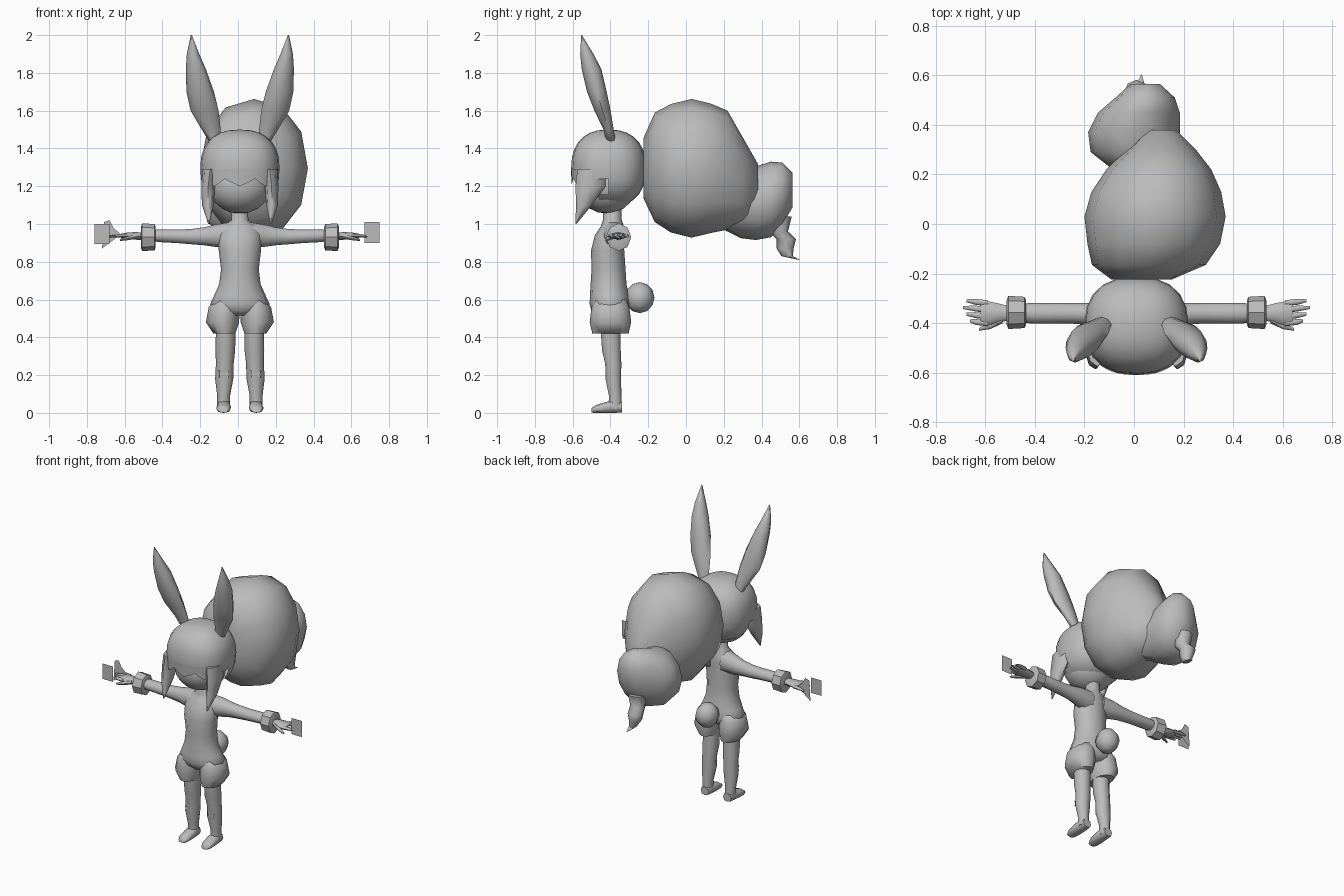
import bpy, bmesh, math
from mathutils import Vector, Matrix

default_cube = bpy.data.objects.get("Cube")
if default_cube:
    bpy.data.objects.remove(default_cube, do_unlink=True)

CENTRE = .01  # the figure's symmetry plane
BOXY = .84    # exponent that squares off the hair

grey = bpy.data.materials.new("plain grey")
grey.use_nodes = True
tone = (.5, .5, .5, 1)
grey.diffuse_color = tone
grey.node_tree.nodes["Principled BSDF"].inputs["Base Color"].default_value = tone


def swell(value, power):
    return math.copysign(abs(value) ** power, value)


def finish(name, bm, angle=60):
    """Turn a bmesh into a shaded object; angle 0 keeps it flat."""
    if angle:
        bmesh.ops.recalc_face_normals(bm, faces=bm.faces)
    mesh = bpy.data.meshes.new(name)
    bm.to_mesh(mesh)
    bm.free()
    mesh.materials.append(grey)
    obj = bpy.data.objects.new(name, mesh)
    bpy.context.collection.objects.link(obj)
    if angle:
        bpy.ops.object.select_all(action='DESELECT')
        obj.select_set(True)
        bpy.context.view_layer.objects.active = obj
        bpy.ops.object.shade_smooth_by_angle(angle=math.radians(angle))


def loft(name, rings, axis='z', sides=10, side=1, power=1, angle=60):
    """Skin elliptical rings (x, y, z, radius, radius) set across an axis."""
    u, v = {'x': ((0, 1, 0), (0, 0, 1)), 'y': ((1, 0, 0), (0, 0, 1)),
            'z': ((1, 0, 0), (0, 1, 0))}[axis]
    u, v = Vector(u), Vector(v)
    bm = bmesh.new()
    loops = []
    for x, y, z, ru, rv in rings:
        loop = []
        for i in range(sides):
            a = math.tau * i / sides
            p = (Vector((x, y, z)) + u * ru * swell(math.cos(a), power)
                 + v * rv * swell(math.sin(a), power))
            loop.append(bm.verts.new((CENTRE + side * p.x, p.y, p.z)))
        loops.append(loop)
    for low, high in zip(loops, loops[1:]):
        for i in range(sides):
            j = (i + 1) % sides
            bm.faces.new((low[i], low[j], high[j], high[i]))
    bm.faces.new(loops[0])
    bm.faces.new(loops[-1])
    finish(name, bm, angle)


def ball(name, centre, radii, segments=12, rings=8, power=1, keep=None):
    """Ellipsoid, optionally squared off; faces failing the keep rule are cut."""
    bm = bmesh.new()
    bmesh.ops.create_uvsphere(bm, u_segments=segments, v_segments=rings, radius=1)
    for vert in bm.verts:
        vert.co = [swell(value, power) for value in vert.co]
    bm.transform(Matrix.Translation(centre) @ Matrix.Diagonal((*radii, 1)))
    if keep:
        cut = [f for f in bm.faces if not keep(f.calc_center_median())]
        bmesh.ops.delete(bm, geom=cut, context='FACES')
    finish(name, bm)


def plate(name, outline, y):
    """Flat sheet facing the front."""
    bm = bmesh.new()
    bm.faces.new([bm.verts.new((x, y, z)) for x, z in outline])
    finish(name, bm, 0)


# Head: face, hair shell open at the front, and pointed fringe
ball("face", (CENTRE, -.42, 1.2), (.165, .155, .145), 16, 10)
ball("hair", (CENTRE, -.41, 1.295), (.21, .198, .205), 20, 14, BOXY,
     lambda c: c.z > 1.23 or c.y > -.46 + .5 * max(0, abs(c.x - CENTRE) - .13))
bm = bmesh.new()
steps = 12
upper, lower = [], []
for i in range(steps + 1):
    a = (i / steps - .5) * 2
    dip = (.04, .02, .0, .025)[abs(i - steps // 2) % 4]
    for row, z, r in ((upper, 1.29, 1), (lower, 1.24 - dip, .97)):
        row.append(bm.verts.new((CENTRE + .212 * r * swell(math.sin(a), BOXY),
                                 -.41 - .2 * r * math.cos(a) ** BOXY, z)))
for i in range(steps):
    bm.faces.new((upper[i], lower[i], lower[i + 1], upper[i + 1]))
finish("fringe", bm)

# Trunk: neck, chest, waist and hips
loft("torso", [(0, -.40, .515, .07, .07), (0, -.40, .54, .14, .1),
               (0, -.403, .575, .158, .107), (0, -.405, .62, .137, .104),
               (0, -.41, .68, .11, .095), (0, -.41, .76, .10, .09),
               (0, -.415, .86, .112, .088), (0, -.405, .94, .115, .078),
               (0, -.39, .99, .09, .06), (0, -.39, 1.02, .045, .05),
               (0, -.39, 1.12, .04, .045)], sides=12)
ball("bun_tail", (CENTRE, -.245, .61), (.075, .078, .082), 8, 6)

# Paired parts
for side, tag in ((1, "left"), (-1, "right")):
    loft(tag + "_side_lock", [(.158, -.50, 1.29, .042, .075), (.168, -.505, 1.2, .036, .08),
                              (.17, -.54, 1.1, .031, .042), (.165, -.583, 1.0, .003, .003)],
         sides=8, side=side)
    loft(tag + "_ear", [(.13, -.395, 1.43, .03, .025), (.152, -.41, 1.5, .05, .027),
                        (.187, -.442, 1.6, .074, .043), (.21, -.472, 1.7, .073, .052),
                        (.233, -.5, 1.82, .053, .052), (.248, -.525, 1.9, .033, .035),
                        (.257, -.553, 2.0, .003, .002)], sides=8, side=side)
    loft(tag + "_short_leg", [(.07, -.40, .60, .06, .085), (.083, -.40, .56, .082, .1),
                              (.092, -.40, .48, .088, .11), (.082, -.40, .42, .058, .096)],
         side=side, sides=12)
    loft(tag + "_leg", [(.075, -.40, .45, .052, .055), (.077, -.395, .33, .052, .052),
                        (.08, -.385, .26, .047, .045), (.083, -.385, .18, .048, .043),
                        (.086, -.375, .09, .034, .035), (.086, -.375, .02, .034, .037)],
         side=side)
    loft(tag + "_foot", [(.085, -.338, .03, .03, .028), (.085, -.38, .035, .036, .035),
                         (.086, -.43, .028, .039, .028), (.087, -.475, .021, .037, .021),
                         (.087, -.50, .013, .025, .012)],
         axis='y', sides=8, side=side, power=.8)
    for k in (-1, 1):
        x, z = CENTRE + side * .085, .205
        plate(tag + "_shin_bow", [(x, z), (x + k * .028, z + .022),
                                  (x + k * .022, z), (x + k * .026, z - .022)], -.43)
    # Arm, fluffy cuff and hand
    loft(tag + "_arm", [(.04, -.39, .94, .07, .075), (.13, -.37, .938, .055, .062),
                        (.19, -.363, .935, .045, .05), (.26, -.36, .933, .042, .042),
                        (.33, -.36, .935, .042, .038), (.42, -.36, .938, .042, .036),
                        (.51, -.36, .938, .032, .025)], axis='x', side=side)
    loft(tag + "_cuff", [(.446, -.357, .93, .05, .055), (.452, -.357, .93, .063, .07),
                         (.517, -.357, .93, .067, .073), (.524, -.357, .93, .05, .055)],
         axis='x', sides=8, side=side, angle=40)
    loft(tag + "_palm", [(.50, -.36, .935, .025, .02), (.56, -.36, .937, .04, .02),
                         (.61, -.36, .937, .05, .016), (.63, -.36, .937, .045, .012)],
         axis='x', sides=8, side=side)
    for i in range(4):
        y, reach = -.32 - .027 * i, .70 - .014 * abs(i - 1)
        loft(tag + "_finger", [(.60, y, .937, .012, .011), (.65, y + .006, .937, .012, .01),
                               (reach, y + .01, .932, .006, .005)],
             axis='x', sides=6, side=side)
    loft(tag + "_thumb", [(.54, -.385, .935, .016, .014), (.59, -.41, .925, .014, .012),
                          (.635, -.425, .915, .006, .006)], axis='x', sides=6, side=side)

# Huge ponytail: main mass, second bulb, curled tip
loft("ponytail", [(.02, -.225, 1.295, .12, .16), (.05, -.165, 1.3, .23, .29),
                  (.07, -.08, 1.295, .268, .34), (.075, .03, 1.295, .285, .367),
                  (.08, .13, 1.295, .262, .343), (.09, .22, 1.285, .212, .315),
                  (.10, .30, 1.23, .14, .23), (.10, .38, 1.2, .06, .12)],
     axis='y', sides=12, power=.92)
loft("ponytail_bulb", [(.06, .20, 1.10, .13, .13), (-.005, .29, 1.11, .18, .185),
                       (-.01, .37, 1.11, .185, .195), (.01, .45, 1.13, .165, .2),
                       (.035, .51, 1.16, .12, .165), (.035, .565, 1.18, .06, .09)],
     axis='y', sides=12)
loft("ponytail_curl", [(.01, .49, 1.04, .06, .07), (.01, .49, .96, .05, .05),
                       (0, .53, .92, .05, .052), (.005, .525, .87, .04, .045),
                       (.015, .535, .83, .025, .03), (.02, .60, .81, .003, .003)], sides=8)

# Flat cards beside the hands
plate("left_card", [(.67, .90), (.75, .90), (.75, 1.01), (.67, 1.01)], -.38)
plate("right_card", [(-.76, .895), (-.68, .895), (-.68, 1.0), (-.76, 1.0)], -.38)
plate("right_pointer", [(-.72, .87), (-.62, .945), (-.66, .98), (-.68, 1.02), (-.71, 1.01)], -.32)
